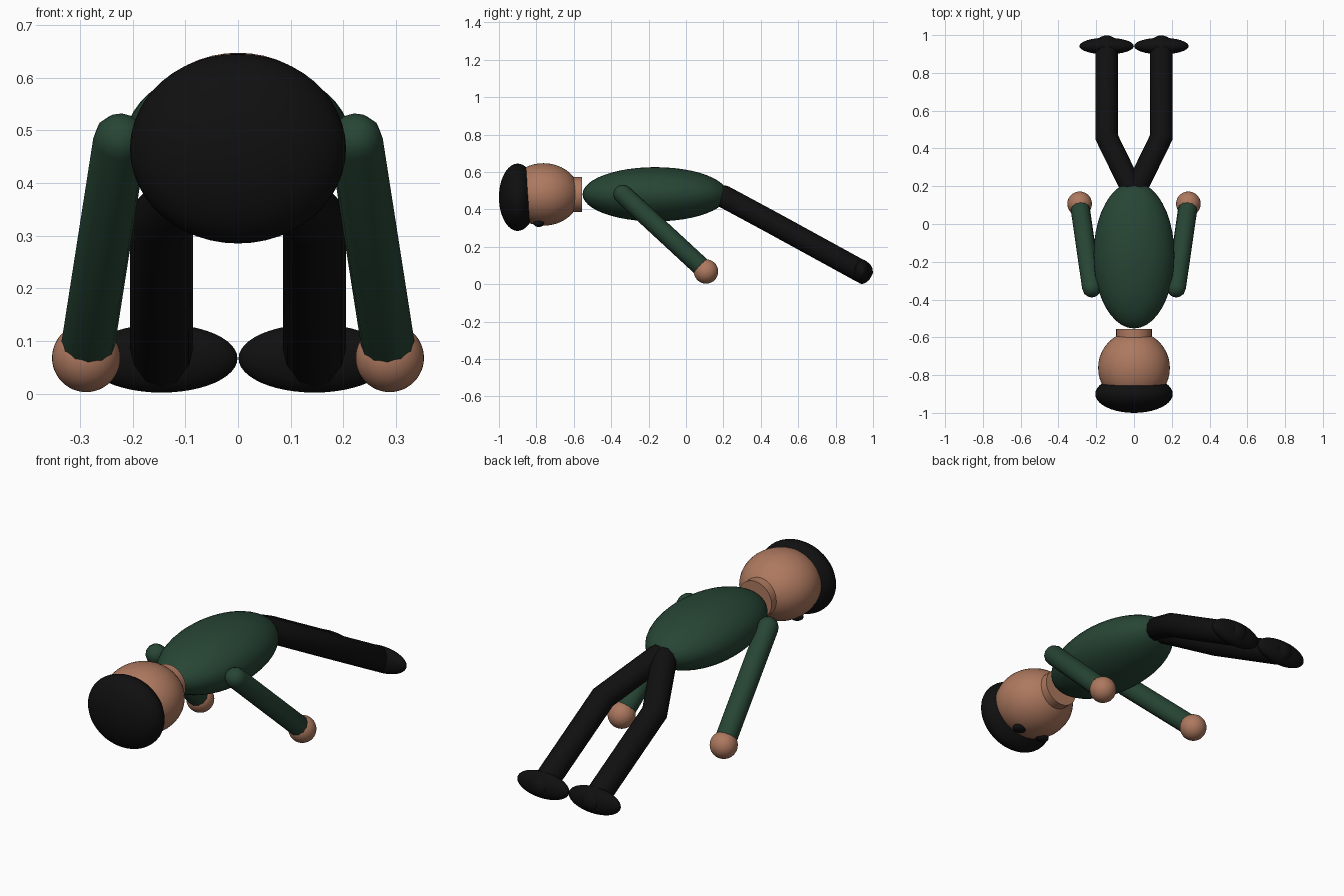
import bpy, bmesh, math
from mathutils import Vector, Matrix

if "Cube" in bpy.data.objects:
    bpy.data.objects.remove(bpy.data.objects["Cube"])


def material(name, rgb):
    m = bpy.data.materials.new(name)
    m.diffuse_color = (*rgb, 1)
    m.use_nodes = True
    m.node_tree.nodes["Principled BSDF"].inputs["Base Color"].default_value = m.diffuse_color
    return m


SKIN = material("warm skin", (0.42, 0.19, 0.115))
GREEN = material("dark green", (0.02, 0.06, 0.035))
BLACK = material("black", (0.005, 0.005, 0.005))


def finish(bm, name, mat, angle=60):
    bmesh.ops.recalc_face_normals(bm, faces=bm.faces)
    me = bpy.data.meshes.new(name)
    bm.to_mesh(me)
    bm.free()
    me.materials.append(mat)
    ob = bpy.data.objects.new(name, me)
    bpy.context.collection.objects.link(ob)
    bpy.ops.object.select_all(action='DESELECT')
    bpy.context.view_layer.objects.active = ob
    ob.select_set(True)
    bpy.ops.object.shade_smooth_by_angle(angle=math.radians(angle))
    return ob


def ellipsoid(name, centre, radii, mat):
    bm = bmesh.new()
    bmesh.ops.create_uvsphere(bm, u_segments=40, v_segments=24, radius=1)
    bm.transform(Matrix.Translation(centre) @ Matrix.Diagonal((*radii, 1)))
    return finish(bm, name, mat)


def limb(name, path, r, mat, sides=12):
    """Round-ended tube along a path, mitred at its bends."""
    pts = [Vector(p) for p in path]
    dirs = [(b - a).normalized() for a, b in zip(pts, pts[1:])]
    bm = bmesh.new()
    u = dirs[0].cross(Vector((1, 0, 0))).normalized()
    v = dirs[0].cross(u)
    rings = []

    def ring(centre, radius, along, plane):
        out = []
        for i in range(sides):
            a = 2 * math.pi * i / sides
            o = (u * math.cos(a) + v * math.sin(a)) * radius
            o -= along * (o.dot(plane) / along.dot(plane))
            out.append(bm.verts.new(centre + o))
        rings.append(out)

    steps = (70, 45, 22)
    for t in steps:
        t = math.radians(t)
        ring(pts[0] - dirs[0] * r * math.sin(t), r * math.cos(t), dirs[0], dirs[0])
    ring(pts[0], r, dirs[0], dirs[0])
    for i in range(1, len(pts) - 1):
        ring(pts[i], r, dirs[i - 1], dirs[i - 1] + dirs[i])
        u = (u - dirs[i] * u.dot(dirs[i])).normalized()
        v = dirs[i].cross(u)
    d = dirs[-1]
    ring(pts[-1], r, d, d)
    for t in reversed(steps):
        t = math.radians(t)
        ring(pts[-1] + d * r * math.sin(t), r * math.cos(t), d, d)
    for a, b in zip(rings, rings[1:]):
        for i in range(sides):
            j = (i + 1) % sides
            bm.faces.new((a[i], a[j], b[j], b[i]))
    bm.faces.new(rings[0])
    bm.faces.new(rings[-1])
    return finish(bm, name, mat, 35)


# Torso, head and hair
ellipsoid("torso", (0, -0.165, 0.481), (0.214, 0.388, 0.145), GREEN)
ellipsoid("head", (0, -0.762, 0.48), (0.19, 0.194, 0.167), SKIN)
ellipsoid("hair", (0, -0.9, 0.465), (0.205, 0.1, 0.18), BLACK)

# Neck
bm = bmesh.new()
bmesh.ops.create_cone(bm, cap_ends=True, segments=32, radius1=0.094, radius2=0.094, depth=0.09)
bm.transform(Matrix.Translation((0, -0.6, 0.479)) @ Matrix.Rotation(math.pi / 2, 4, 'X'))
finish(bm, "neck", SKIN, 40)

# Paired parts
for side, s in (("right", -1), ("left", 1)):
    ellipsoid(side + "_eye", (s * 0.072, -0.787, 0.325), (0.035, 0.028, 0.019), BLACK)
    limb(side + "_arm", [(s * 0.224, -0.338, 0.481), (s * 0.285, 0.085, 0.09)], 0.051, GREEN)
    ellipsoid(side + "_hand", (s * 0.288, 0.107, 0.068), (0.065, 0.065, 0.065), SKIN)
    limb(side + "_leg", [(s * 0.018, 0.2, 0.47), (s * 0.145, 0.46, 0.33),
                         (s * 0.145, 0.94, 0.067)], 0.06, BLACK)
    ellipsoid(side + "_foot", (s * 0.145, 0.942, 0.067), (0.144, 0.044, 0.065), BLACK)
